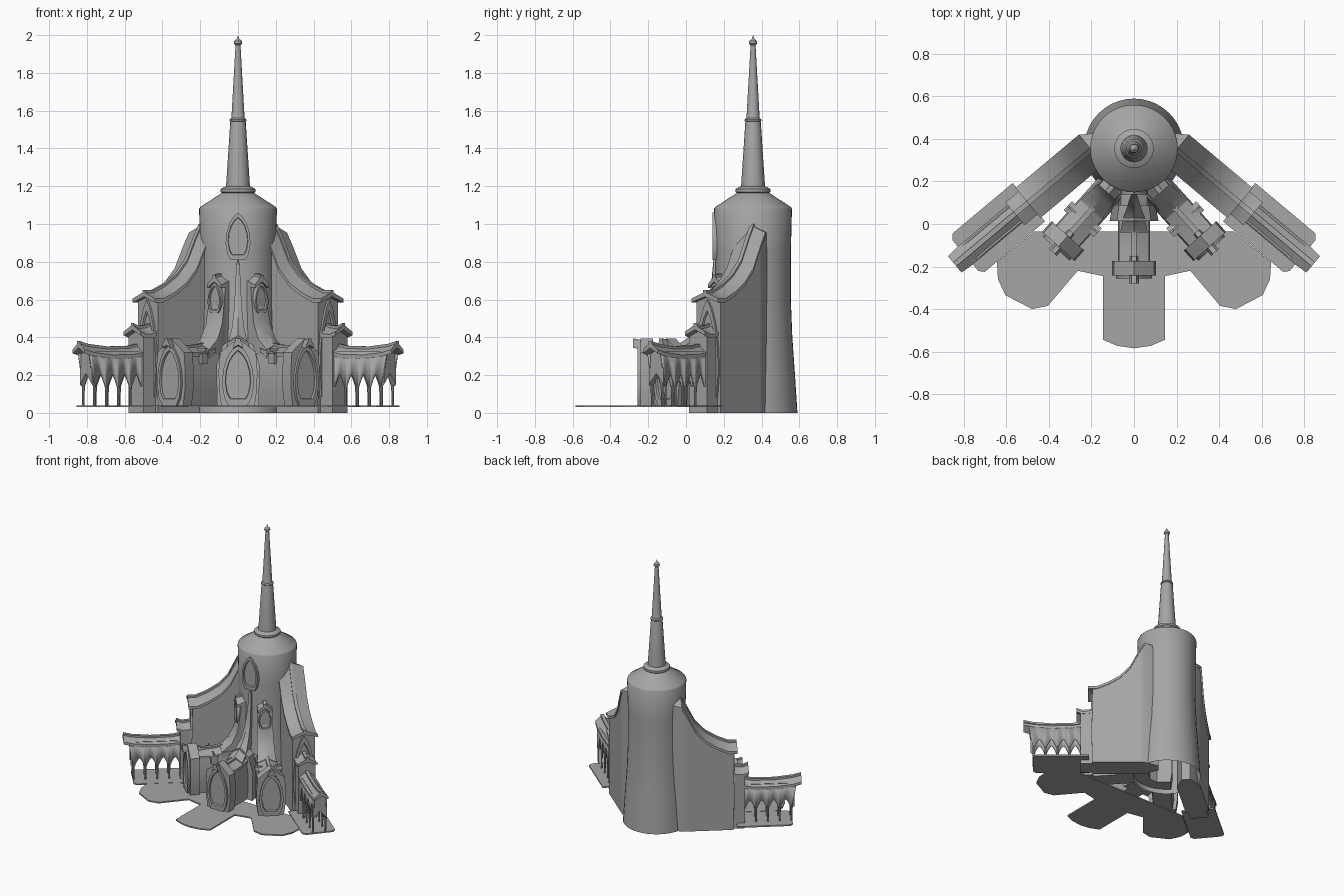
import bpy, bmesh, math
from mathutils import Matrix, Vector

cube = bpy.data.objects.get("Cube")
if cube:
    bpy.data.objects.remove(cube, do_unlink=True)

stone = bpy.data.materials.new("grey stone")
stone.use_nodes = True
GREY = (0.38, 0.38, 0.38, 1)
stone.diffuse_color = GREY
stone.node_tree.nodes["Principled BSDF"].inputs["Base Color"].default_value = GREY


def finish(name, bm, matrix=Matrix()):
    bmesh.ops.recalc_face_normals(bm, faces=bm.faces)
    mesh = bpy.data.meshes.new(name)
    bm.to_mesh(mesh)
    bm.free()
    mesh.transform(matrix)
    mesh.materials.append(stone)
    obj = bpy.data.objects.new(name, mesh)
    bpy.context.collection.objects.link(obj)
    bpy.ops.object.select_all(action='DESELECT')
    obj.select_set(True)
    bpy.context.view_layer.objects.active = obj
    bpy.ops.object.shade_smooth_by_angle(angle=math.radians(35))
    return obj


def frame(x, y, degrees):
    """Local x runs outward along a wing, local y across it."""
    return Matrix.Translation((x, y, 0)) @ Matrix.Rotation(math.radians(degrees), 4, 'Z')


def loft(name, matrix, stations):
    """Skin closed (across, height) rings placed along local x."""
    bm = bmesh.new()
    rings = [[bm.verts.new((t, w, z)) for w, z in ring] for t, ring in stations]
    for a, b in zip(rings, rings[1:]):
        for i in range(len(a)):
            j = (i + 1) % len(a)
            bm.faces.new((a[i], a[j], b[j], b[i]))
    bm.faces.new(rings[0])
    bm.faces.new(rings[-1])
    return finish(name, bm, matrix)


def sym(half):
    """Mirror a half outline whose last point is the apex."""
    return half + [(-w, z) for w, z in reversed(half[:-1])]


def gable(half, top, drop=0.04, base=0.0):
    return sym([(half, base), (half, top - drop), (0, top)])


def roof(name, matrix, path, drop=0.045, thick=0.02, rib=0.012):
    stations = []
    for t, half, z in path:
        right = [(half, z - drop - thick), (half, z - drop), (rib, z - 0.014), (rib, z)]
        left = [(-w, h) for w, h in reversed(right)]
        stations.append((t, right + left + [(0, z - thick - 0.015)]))
    return loft(name, matrix, stations)


def lathe(name, profile, sides=40):
    bm = bmesh.new()
    verts = [bm.verts.new((r, 0, z)) for r, z in profile]
    edges = [bm.edges.new(p) for p in zip(verts, verts[1:])]
    bmesh.ops.spin(bm, geom=verts + edges, cent=(0, 0, 0), axis=(0, 0, 1),
                   angle=math.tau, steps=sides, use_merge=True)
    bmesh.ops.remove_doubles(bm, verts=bm.verts, dist=0.0005)
    return finish(name, bm, Matrix.Translation((0, 0.355, 0)))


TEARDROP = [(.6, 0), (.85, .12), (1, .35), (.92, .58), (.68, .78), (.35, .92), (0, 1)]


def arch_window(name, matrix, t0, t1, half, low, high):
    """Pointed window with a raised frame and a recessed pane."""
    def outline(k):
        mid = (low + high) / 2
        return sym([(w * half * k, mid + (low + f * (high - low) - mid) * k) for w, f in TEARDROP])
    loft(name, matrix, [(t0, outline(1)), (t1, outline(1)), (t1, outline(.8)),
                        (t1 - 0.012, outline(.77))])


def slab(name, outline, low=0.03, high=0.04):
    bm = bmesh.new()
    face = bm.faces.new([bm.verts.new((x, y, low)) for x, y in outline])
    new = bmesh.ops.extrude_face_region(bm, geom=[face])["geom"]
    bmesh.ops.translate(bm, vec=(0, 0, high - low),
                        verts=[v for v in new if isinstance(v, bmesh.types.BMVert)])
    return finish(name, bm)


# Tower, shoulder and spire
lathe("tower", [(.235, 0), (.222, .2), (.208, .4), (.2, .6), (.2, .85), (.206, 1.08),
                (.2, 1.09), (.085, 1.165)])
lathe("spire_collar", [(.08, 1.16), (.092, 1.17), (.092, 1.185), (.075, 1.195), (.062, 1.2)])
lathe("spire", [(.064, 1.19), (.041, 1.54), (.035, 1.56), (.013, 1.95)], 16)
lathe("spire_ring", [(.038, 1.54), (.044, 1.545), (.044, 1.553), (.036, 1.56)], 16)
lathe("finial", [(.012, 1.945), (.022, 1.955), (.02, 1.968), (.007, 1.98), (0, 2.0)], 12)
arch_window("tower_window", frame(0, .355, -90), .18, .216, .066, .81, 1.06)

# Great side wings, each stepping down to an arcade
RIDGE = [(0, 1.0), (.04, .93), (.1, .81), (.17, .735), (.25, .685), (.33, .65), (.39, .65)]
for side, M in (("left", frame(.2, .35, -40)), ("right", frame(-.2, .35, -140))):
    walls = [(-.1, gable(.03, .98))]
    walls += [(min(t, .36), gable(.082, z - .02)) for t, z in RIDGE]
    loft(side + "_wing_walls", M, walls)
    roof(side + "_wing_roof", M, [(-.06, .05, 1.0)] + [(t, .092, z) for t, z in RIDGE])
    arch_window(side + "_wing_end_arch", M, .34, .372, .078, .02, .6)
    loft(side + "_porch_walls", M, [(.3, gable(.062, .46)), (.445, gable(.062, .44))])
    roof(side + "_porch_roof", M, [(.3, .07, .5), (.38, .07, .465), (.43, .07, .46), (.47, .07, .475)])
    roof(side + "_arcade_roof", M, [(.42, .055, .37), (.5, .055, .355), (.65, .055, .352),
                                    (.78, .055, .365), (.84, .05, .38)])

    # Arcade screens with pointed arches between thin columns
    first, bay, count, steps = .438, .083, 4, 8
    for row, w in (("inner", -.045), ("outer", .045)):
        bm = bmesh.new()
        pairs = []
        for i in range(count * steps + 1):
            p = i / steps
            low = .205 - .085 * abs(2 * (p % 1) - 1) ** 1.4
            t = first + bay * p
            lean = .035 * max(0, p - count + 1)
            pairs.append((bm.verts.new((t, w, low)), bm.verts.new((t + lean, w, .325))))
        for (a, b), (c, d) in zip(pairs, pairs[1:]):
            bm.faces.new((a, c, d, b))
        screen = finish(f"{side}_{row}_arcade_screen", bm, M)
        thick = screen.modifiers.new("thickness", 'SOLIDIFY')
        thick.thickness = .01
        thick.offset = 0
        bm = bmesh.new()
        for i in range(count + 1):
            spot = Matrix.Translation((first + bay * i, w, .09))
            bmesh.ops.create_cone(bm, cap_ends=True, segments=8, radius1=.006, radius2=.008,
                                  depth=.11, matrix=spot)
        finish(f"{side}_{row}_arcade_columns", bm, M)
    loft(side + "_arcade_end", M, [
        (.765, sym([(.048, .13), (.048, .32), (.0, .35)])[:3] + [(-.048, .32), (-.048, .13), (0, .21)]),
        (.79, [(.05, .15), (.05, .32), (0, .35), (-.05, .32), (-.05, .15), (0, .21)])])

    # Floor under the arcade
    corners = [(.385, -.118), (.385, .118), (.755, .118), (.775, .095), (.775, -.095), (.755, -.118)]
    slab(side + "_arcade_floor", [(M @ Vector((t, w, 0))).xy for t, w in corners])

# Three front halls fanning out from the tower
for name, turn in (("centre", 0), ("left", 42), ("right", -42)):
    M = frame(0, .29, -90 + turn)
    body = sym([(.065, .035), (.076, .12), (.076, .22), (.062, .31), (0, .35)])
    loft(name + "_hall", M, [(.08, body), (.49, body)])
    roof(name + "_hall_roof", M, [(.25, .07, .38), (.33, .07, .362), (.42, .07, .358), (.49, .07, .365)], .04)
    cap = sym([(.088, .035), (.1, .12), (.103, .22), (.095, .32), (.04, .365), (0, .395)])
    loft(name + "_hall_front", M, [(.465, cap), (.532, cap)])
    arch_window(name + "_hall_window", M, .52, .546, .085, .04, .365)
    roof(name + "_hall_crest", M, [(.44, .02, .37), (.52, .022, .385), (.57, .024, .395)], .03)
    if turn == 0:
        # Slender spine sweeping up the tower
        spine = [(.1, .01, .82), (.145, .01, .81), (.155, .014, .7), (.175, .022, .57),
                 (.21, .032, .48), (.26, .05, .41), (.33, .065, .365)]
        collar = [(.11, .035), (.115, .25), (.08, .36), (0, .41)]
        loft("centre_collar", M, [(.2, sym([(w * .88, z) for w, z in collar])), (.275, sym(collar))])
    else:
        # Tall buttress with its own window and a pair of dormers
        spine = [(.08, .05, .74), (.155, .052, .72), (.17, .055, .62), (.19, .058, .5),
                 (.23, .062, .42), (.3, .066, .365)]
        arch_window(name + "_buttress_window", M, .14, .19, .046, .53, .69)
        roof(name + "_buttress_hood", M, [(.1, .05, .75), (.16, .052, .735), (.19, .05, .73)], .05)
        for hand, sign in (("inner", -1), ("outer", 1)):
            D = M @ Matrix.Translation((.36, 0, 0)) @ Matrix.Rotation(sign * math.pi / 2, 4, 'Z')
            loft(f"{name}_{hand}_dormer", D, [(.05, gable(.022, .33, .02, .26)),
                                              (.088, gable(.022, .33, .02, .26))])
            roof(f"{name}_{hand}_dormer_roof", D, [(.04, .028, .34), (.095, .028, .34)], .02, .008, .004)
    loft(name + "_spine", M, [(s, gable(w, z, .03, .05)) for s, w, z in spine])

# Paved forecourt with three lobes
half = [(.47, -.035), (.645, -.18), (.64, -.26), (.605, -.335), (.48, -.4), (.405, -.385),
        (.265, -.22), (.145, -.245), (.145, -.545), (.08, -.573), (0, -.585)]
slab("forecourt", sym(half))
